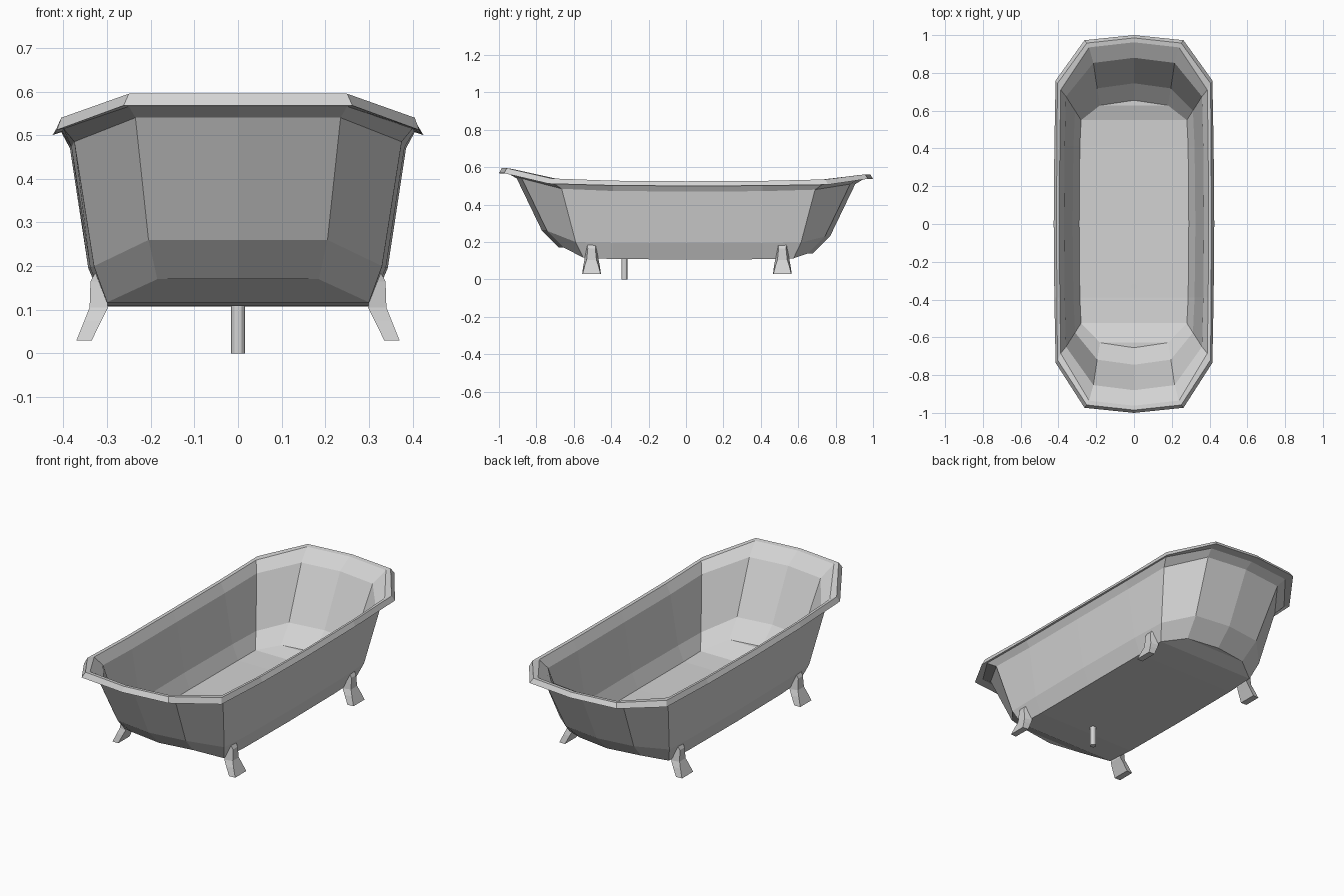
import bpy
import bmesh
from mathutils import Vector

cube = bpy.data.objects.get("Cube")
if cube:
    bpy.data.objects.remove(cube, do_unlink=True)

enamel = bpy.data.materials.new("light_grey_enamel")
enamel.use_nodes = True
grey = (0.65, 0.65, 0.65, 1.0)
enamel.diffuse_color = grey
enamel.node_tree.nodes["Principled BSDF"].inputs["Base Color"].default_value = grey


def finish(bm, name):
    """Turn a bmesh into a named object with outward normals."""
    bmesh.ops.recalc_face_normals(bm, faces=bm.faces)
    mesh = bpy.data.meshes.new(name)
    bm.to_mesh(mesh)
    bm.free()
    mesh.materials.append(enamel)
    obj = bpy.data.objects.new(name, mesh)
    bpy.context.collection.objects.link(obj)
    return obj


def bridge(bm, lower, upper):
    """Join two closed rings of vertices with quads."""
    for i in range(len(lower)):
        j = (i + 1) % len(lower)
        bm.faces.new((lower[i], lower[j], upper[j], upper[i]))


def half_outline(end_x, corner_x, side_x, end_y, corner_y,
                 front_z, front_corner_z, side_z, back_corner_z, back_z):
    """Points from the front centre along the left side to the back centre."""
    shoulder_x = (corner_x + side_x * 2) / 3
    back_corner_y = corner_y + 0.025
    return [
        Vector((0, -end_y, front_z)),
        Vector((end_x, 0.027 - end_y, front_z)),
        Vector((corner_x, -corner_y, front_corner_z)),
        Vector((shoulder_x, -0.39, side_z * 0.8 + front_corner_z * 0.2)),
        Vector((side_x, 0, side_z)),
        Vector((shoulder_x, 0.41, side_z * 0.8 + back_corner_z * 0.2)),
        Vector((corner_x, back_corner_y, back_corner_z)),
        Vector((end_x, end_y - 0.027, back_z)),
        Vector((0, end_y, back_z)),
    ]


def floor_strips(bm, ring):
    """Close a ring with strips running from side to side."""
    count = len(ring)
    half = count // 2
    bm.faces.new((ring[0], ring[1], ring[-1]))
    bm.faces.new((ring[half], ring[half + 1], ring[half - 1]))
    for i in range(1, half - 1):
        bm.faces.new((ring[i], ring[i + 1], ring[count - i - 1], ring[count - i]))


# Tub: outside wall, rolled rim and inside wall as one closed shell
sections = [
    # underside edge, lower wall, upper wall, neck below rim
    (0.185, 0.30, 0.305, 0.68, 0.55, 0.17, 0.117, 0.107, 0.113, 0.14),
    (0.205, 0.33, 0.343, 0.77, 0.59, 0.26, 0.20, 0.195, 0.197, 0.23),
    (0.235, 0.375, 0.385, 0.905, 0.665, 0.54, 0.485, 0.47, 0.48, 0.51),
    (0.25, 0.40, 0.405, 0.95, 0.71, 0.566, 0.515, 0.507, 0.512, 0.537),
    # rim: outer lip, top outer edge, top inner edge
    (0.262, 0.415, 0.425, 1.0, 0.735, 0.568, 0.512, 0.50, 0.507, 0.538),
    (0.25, 0.405, 0.41, 0.985, 0.72, 0.595, 0.54, 0.525, 0.535, 0.562),
    (0.238, 0.388, 0.395, 0.962, 0.685, 0.592, 0.537, 0.522, 0.532, 0.559),
    # inside: upper wall, lower wall, floor edge
    (0.215, 0.36, 0.37, 0.88, 0.65, 0.54, 0.485, 0.47, 0.48, 0.51),
    (0.195, 0.312, 0.325, 0.745, 0.575, 0.27, 0.21, 0.205, 0.207, 0.24),
    (0.18, 0.28, 0.29, 0.655, 0.525, 0.185, 0.135, 0.125, 0.131, 0.155),
]
bm = bmesh.new()
rings = []
for section in sections:
    half = half_outline(*section)
    mirrored = [Vector((-p.x, p.y, p.z)) for p in reversed(half[1:-1])]
    rings.append([bm.verts.new(p) for p in half + mirrored])
for lower, upper in zip(rings, rings[1:]):
    bridge(bm, lower, upper)
floor_strips(bm, rings[0])
floor_strips(bm, rings[-1])
finish(bm, "tub_shell")

# Feet: flared legs, each level is (height, inner x, outer x, inner half width, outer half width)
foot_levels = [
    (0.03, 0.335, 0.37, 0.05, 0.048),
    (0.075, 0.313, 0.352, 0.044, 0.036),
    (0.105, 0.298, 0.34, 0.038, 0.026),
    (0.165, 0.305, 0.338, 0.031, 0.02),
    (0.185, 0.315, 0.327, 0.028, 0.022),
]


def foot(name, side, y):
    bm = bmesh.new()
    levels = []
    for z, inner, outer, inner_w, outer_w in foot_levels:
        corners = ((inner, -inner_w), (outer, -outer_w), (outer, outer_w), (inner, inner_w))
        levels.append([bm.verts.new((side * x, y + w, z)) for x, w in corners])
    for lower, upper in zip(levels, levels[1:]):
        bridge(bm, lower, upper)
    bm.faces.new(levels[0])
    bm.faces.new(levels[-1])
    finish(bm, name)


for side, side_name in ((1, "left"), (-1, "right")):
    for y, end_name in ((-0.505, "front"), (0.515, "back")):
        foot(f"{end_name}_{side_name}_foot", side, y)

# Drain pipe from the ground up through the floor
bpy.ops.mesh.primitive_cylinder_add(vertices=12, radius=0.016, depth=0.13,
                                    location=(0, -0.33, 0.065))
pipe = bpy.context.object
pipe.name = "drain_pipe"
pipe.data.materials.append(enamel)
bpy.ops.object.shade_smooth_by_angle()
